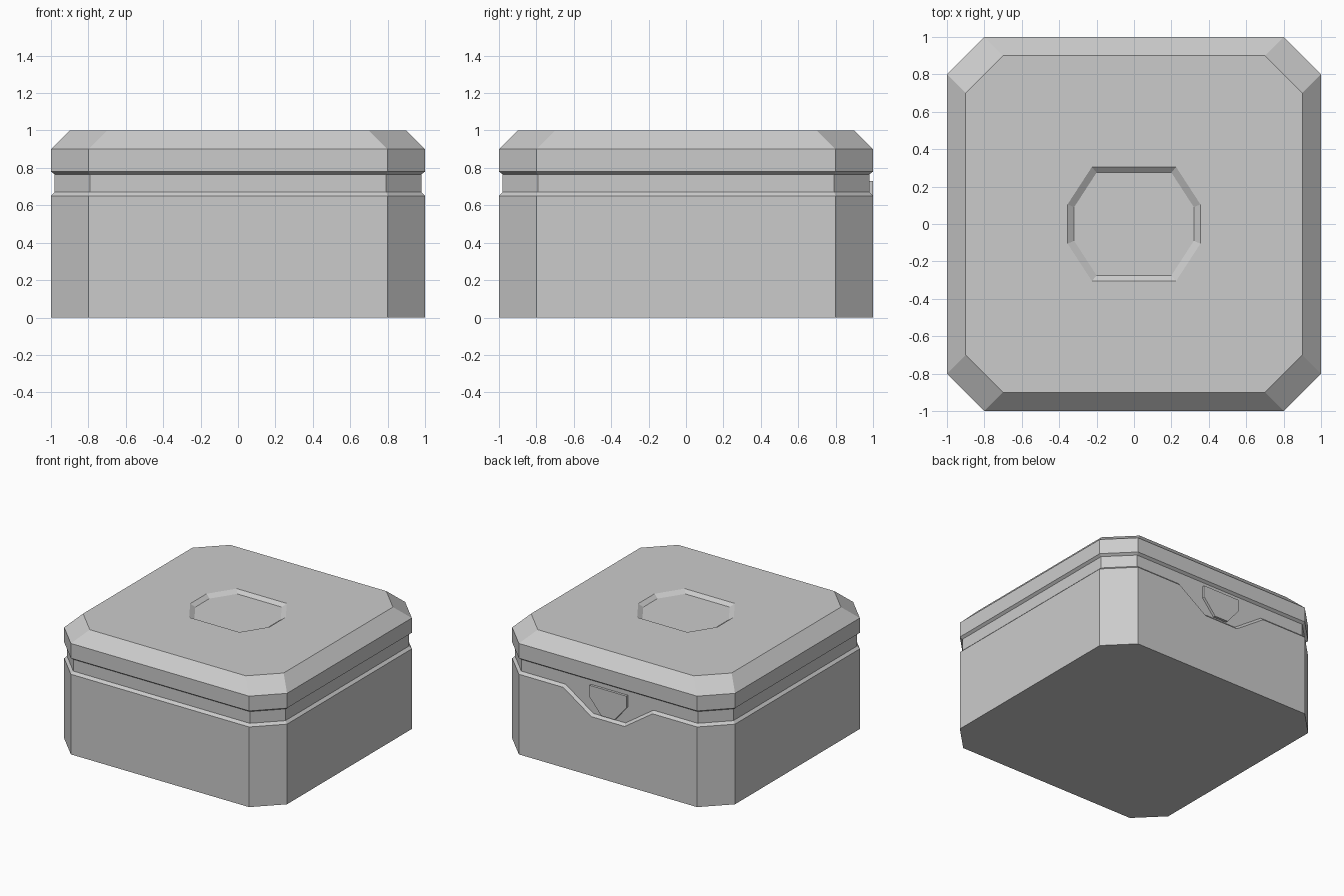
import bpy, bmesh

if "Cube" in bpy.data.objects:
    bpy.data.objects.remove(bpy.data.objects["Cube"])


def make_object(name, bm):
    bmesh.ops.recalc_face_normals(bm, faces=bm.faces)
    mesh = bpy.data.meshes.new(name)
    bm.to_mesh(mesh)
    bm.free()
    obj = bpy.data.objects.new(name, mesh)
    bpy.context.collection.objects.link(obj)
    return obj


def ring(bm, hx, hy, cx, cy, z, notch=(0.394, 0.144), drop=0.0):
    """Chamfered rectangle with four extra points on the back edge."""
    a, b = notch
    pts = [(-cx, -hy, z), (cx, -hy, z), (hx, -cy, z), (hx, cy, z), (cx, hy, z),
           (a, hy, z), (b, hy, z - drop), (-b, hy, z - drop), (-a, hy, z),
           (-cx, hy, z), (-hx, cy, z), (-hx, -cy, z)]
    return [bm.verts.new(p) for p in pts]


def loft(bm, rings):
    n = len(rings[0])
    for lo, hi in zip(rings, rings[1:]):
        for i in range(n):
            j = (i + 1) % n
            bm.faces.new((lo[i], lo[j], hi[j], hi[i]))
    bm.faces.new(rings[0][::-1])
    bm.faces.new(rings[-1])


# Box: base, dipped seam groove, chamfered lid and shallow octagonal recess
bm = bmesh.new()
small = (0.12, 0.05)
loft(bm, [
    ring(bm, 1.0, 1.0, 0.8, 0.8, 0.0, (0.4, 0.15)),
    ring(bm, 1.0, 1.0, 0.8, 0.8, 0.65, (0.4, 0.15), 0.17),
    ring(bm, 0.98, 0.98, 0.792, 0.792, 0.67, drop=0.17),
    ring(bm, 0.98, 0.98, 0.792, 0.792, 0.765),
    ring(bm, 1.0, 1.0, 0.8, 0.8, 0.78),
    ring(bm, 1.0, 1.0, 0.8, 0.8, 0.9),
    ring(bm, 0.9, 0.9, 0.7, 0.7, 1.0),
    ring(bm, 0.355, 0.305, 0.225, 0.105, 1.0, small),
    ring(bm, 0.32, 0.275, 0.2, 0.09, 0.975, small),
])
make_object("box", bm)

# Latch: raised tab sitting in the dip at the back
bm = bmesh.new()
half = [(0.165, 0.73), (0.165, 0.635), (0.06, 0.51)]
profile = half + [(-x, z) for x, z in reversed(half)]
loft(bm, [[bm.verts.new((x, y, z)) for x, z in profile] for y in (0.97, 1.0)])
make_object("latch", bm)
